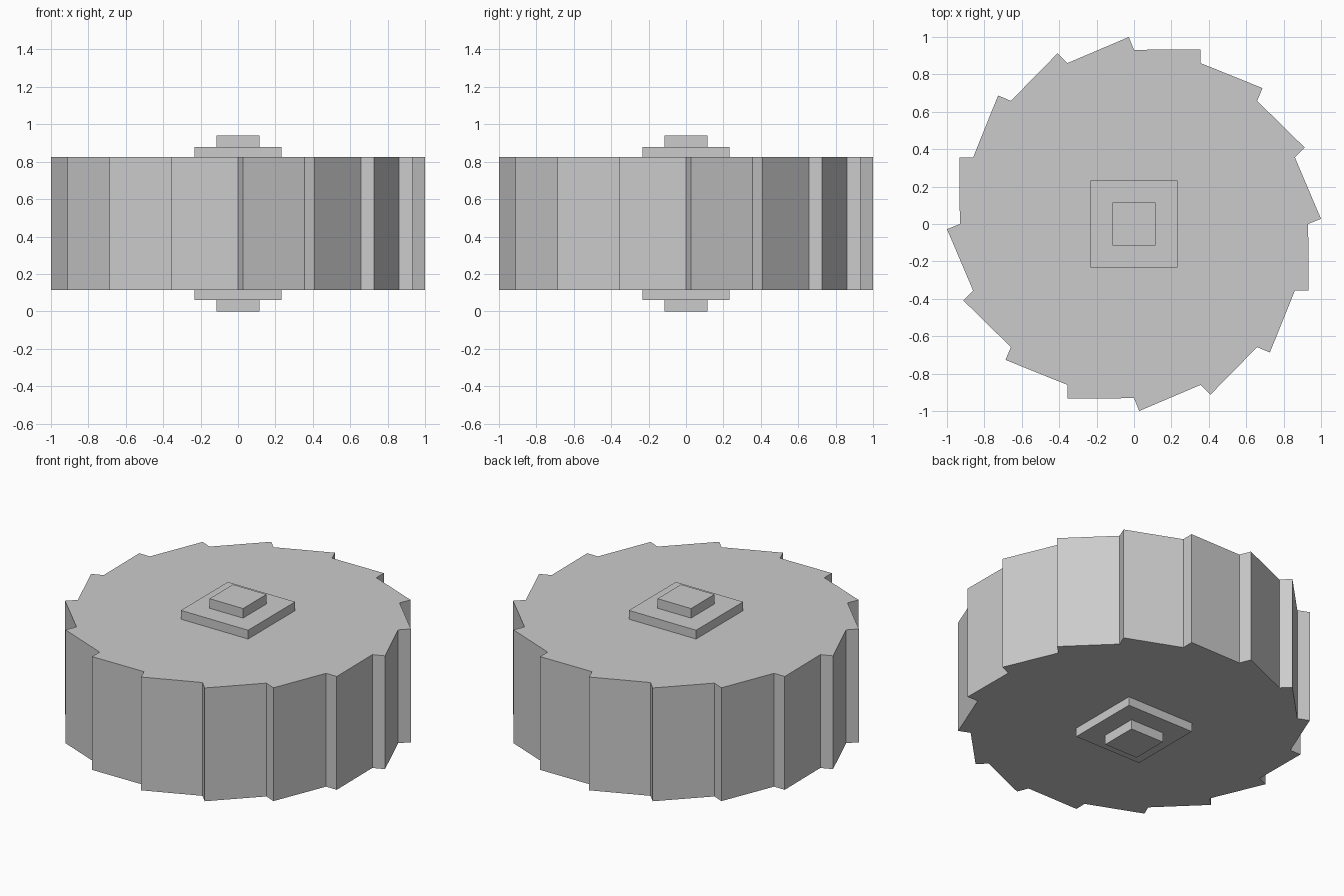
import bpy, bmesh
from math import sin, cos, radians

if "Cube" in bpy.data.objects:
    bpy.data.objects.remove(bpy.data.objects["Cube"])


def prism(name, outline, z0, z1):
    """Extrude a flat outline between two heights."""
    bm = bmesh.new()
    face = bm.faces.new([bm.verts.new((x, y, z0)) for x, y in outline])
    new = bmesh.ops.extrude_face_region(bm, geom=[face])["geom"]
    bmesh.ops.translate(bm, vec=(0, 0, z1 - z0),
                        verts=[v for v in new if isinstance(v, bmesh.types.BMVert)])
    bmesh.ops.recalc_face_normals(bm, faces=bm.faces)
    mesh = bpy.data.meshes.new(name)
    bm.to_mesh(mesh)
    bm.free()
    obj = bpy.data.objects.new(name, mesh)
    bpy.context.collection.objects.link(obj)
    return obj


def square(h):
    return [(-h, -h), (h, -h), (h, h), (-h, h)]


# Ratchet wheel: 16 teeth, each rising clockwise then dropping back to the root
TEETH, ROOT, TIP, LEAD = 16, 0.931, 1.0, 1.6
outline = []
for i in range(TEETH):
    for r, deg in ((TIP, i * 360 / TEETH - LEAD), (ROOT, i * 360 / TEETH)):
        outline.append((r * sin(radians(deg)), r * cos(radians(deg))))
prism("ratchet_wheel", outline, 0.115, 0.825)

# Stepped square hubs on both faces
for side, faces in (("upper", (0.825, 0.88, 0.94)), ("lower", (0.115, 0.06, 0.0))):
    inner, step, end = faces
    prism(side + "_hub_plate", square(0.233), *sorted((inner, step)))
    prism(side + "_axle_end", square(0.116), *sorted((step, end)))
